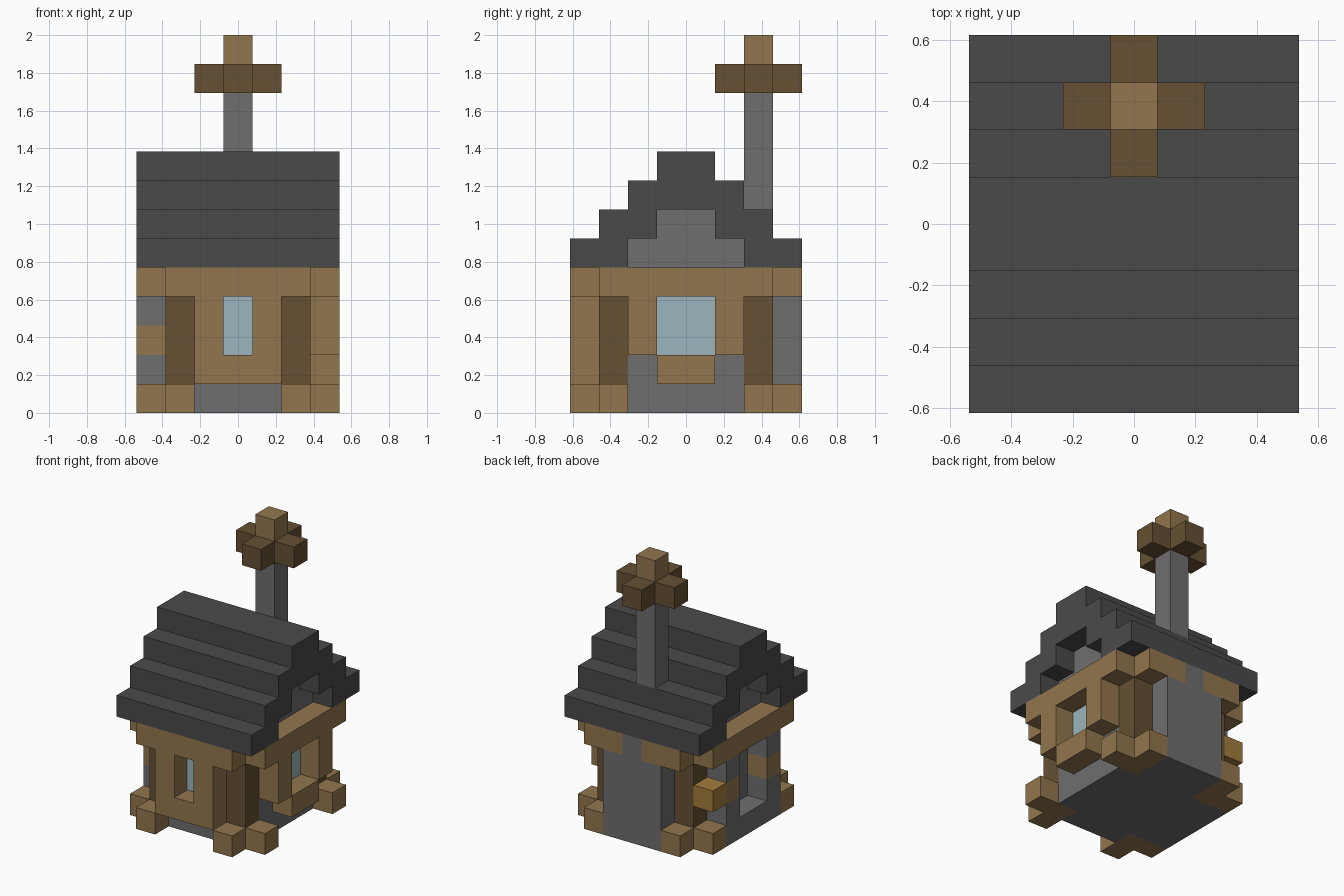
import bpy
import bmesh

if "Cube" in bpy.data.objects:
    bpy.data.objects.remove(bpy.data.objects["Cube"])

U = 2 / 13            # one block
WIDTH, DEPTH = 7, 8   # footprint in blocks


def material(name, r, g, b):
    lin = [((c / 255 + 0.055) / 1.055) ** 2.4 for c in (r, g, b)]
    m = bpy.data.materials.new(name)
    m.use_nodes = True
    m.diffuse_color = (*lin, 1)
    m.node_tree.nodes["Principled BSDF"].inputs["Base Color"].default_value = (*lin, 1)
    return m


TAN = material("tan_wood", 146, 118, 78)
BROWN = material("dark_brown_wood", 102, 80, 51)
STONE = material("grey_stone", 110, 110, 110)
SLATE = material("dark_slate", 74, 74, 74)
GLASS = material("pale_blue_glass", 156, 181, 190)
GOLD = material("golden_wood", 163, 124, 60)


def place(x, y, z):
    return ((x - WIDTH / 2) * U, (y - DEPTH / 2) * U, z * U)


def finish(name, bm, mat):
    bmesh.ops.recalc_face_normals(bm, faces=bm.faces)
    mesh = bpy.data.meshes.new(name)
    bm.to_mesh(mesh)
    bm.free()
    mesh.materials.append(mat)
    bpy.context.collection.objects.link(bpy.data.objects.new(name, mesh))


def boxes(name, mat, *ranges):
    """Boxes given as (x0, x1, y0, y1, z0, z1) in blocks."""
    bm = bmesh.new()
    for x0, x1, y0, y1, z0, z1 in ranges:
        for v in bmesh.ops.create_cube(bm, size=1)["verts"]:
            v.co = place(x1 if v.co.x > 0 else x0,
                         y1 if v.co.y > 0 else y0,
                         z1 if v.co.z > 0 else z0)
    finish(name, bm, mat)


def extrude_x(name, mat, profile, x0, x1):
    bm = bmesh.new()
    face = bm.faces.new([bm.verts.new(place(x0, y, z)) for y, z in profile])
    new = bmesh.ops.extrude_face_region(bm, geom=[face])["geom"]
    bmesh.ops.translate(bm, vec=((x1 - x0) * U, 0, 0),
                        verts=[v for v in new if isinstance(v, bmesh.types.BMVert)])
    finish(name, bm, mat)


def stairs(start, base, count):
    """Stepped outline climbing to the middle and down again."""
    left = []
    for i in range(count):
        left += [(start + i, base + i), (start + i, base + i + 1)]
    return left + [(DEPTH - y, z) for y, z in reversed(left)]


# Stone core with open corners for the posts
boxes("stone_walls", STONE, (2, 5, 1, 7, 0, 5), (1, 2, 2, 6, 0, 5), (5, 6, 2, 6, 0, 5))

# Corner posts and their feet
for side, px in (("right", 1), ("left", 5)):
    for end, py in (("front", 1), ("back", 6)):
        ox = 0 if px == 1 else 6
        oy = 0 if py == 1 else 7
        boxes(f"{end}_{side}_post", BROWN, (px, px + 1, py, py + 1, 1, 5))
        boxes(f"{end}_{side}_foot", TAN,
              (px, px + 1, py, py + 1, 0, 1),
              (ox, ox + 1, py, py + 1, 0, 1),
              (px, px + 1, oy, oy + 1, 0, 1))

# Beams under the eaves
boxes("front_beam", TAN, (1, 6, 0, 1, 4, 5))
boxes("side_beams", TAN, (0, 1, 1, 7, 4, 5), (6, 7, 1, 7, 4, 5))
boxes("back_beams", TAN, (1, 3, 7, 8, 4, 5), (4, 6, 7, 8, 4, 5))

# Front window bay
boxes("front_window_frame", TAN, (2, 3, 0, 1, 1, 4), (4, 5, 0, 1, 1, 4), (3, 4, 0, 1, 1, 2))
boxes("front_window_glass", GLASS, (3, 4, 0.95, 1, 2, 4))

# Side window with its hanging box
boxes("side_window_frame", TAN, (6, 7, 2, 3, 2, 4), (6, 7, 5, 6, 2, 4))
boxes("side_window_box", TAN, (6, 7, 3, 5, 1, 2))
boxes("side_window_glass", GLASS, (6, 6.05, 3, 5, 2, 4))

# Doorway on the other side: stone jambs banded with wood
jambs = ((2, 3), (5, 6))
boxes("door_step", STONE, (0, 1, 2, 6, 0, 1))
for label, z, mat in (("lower", 1, STONE), ("middle", 2, TAN), ("upper", 3, STONE)):
    boxes(f"{label}_door_jambs", mat, *[(0, 1, a, b, z, z + 1) for a, b in jambs])
boxes("door_side_block", GOLD, (0, 1, 6, 7, 2, 3))

# Chimney breast on the back wall
boxes("chimney_breast", STONE, (2, 5, 7, 8, 0, 4), (3, 4, 7, 8, 4, 5))

# Stepped roof shell over recessed gables
inner = stairs(2, 5, 2)
roof = stairs(0, 5, 4) + inner[::-1]
extrude_x("roof", SLATE, roof, 0, WIDTH)
extrude_x("gables", STONE, inner, 1, WIDTH - 1)

# Chimney stack with a crossed wooden top
boxes("chimney_stack", STONE, (3, 4, 6, 7, 7, 11))
boxes("chimney_cross", BROWN, (2, 5, 6, 7, 11, 12), (3, 4, 5, 6, 11, 12), (3, 4, 7, 8, 11, 12))
boxes("chimney_cap", TAN, (3, 4, 6, 7, 12, 13))
